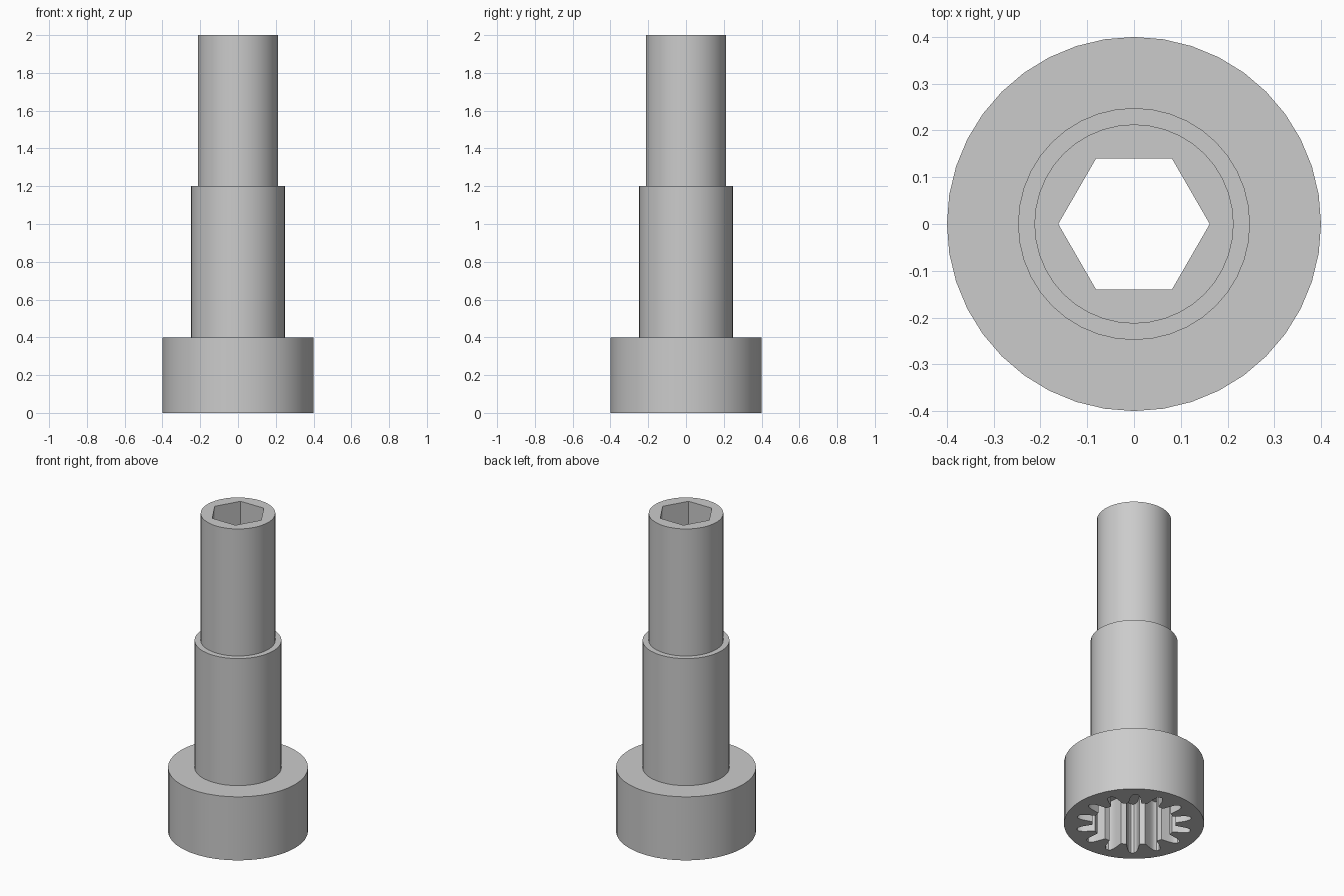
import bpy, bmesh, math

if "Cube" in bpy.data.objects:
    bpy.data.objects.remove(bpy.data.objects["Cube"])

SEG = 40          # sides of the turned body
TEETH = 14        # splines in the base socket
SOCKET_Z = 0.32   # depth of the splined socket


def circle(r, n=SEG):
    return [(r * math.cos(2 * math.pi * i / n), r * math.sin(2 * math.pi * i / n)) for i in range(n)]


def spline_outline():
    # one groove as (radius, half width) from root to tip, mirrored and repeated
    half = [(0.237, 0.037), (0.255, 0.034), (0.289, 0.030),
            (0.31, 0.025), (0.325, 0.018), (0.332, 0.008)]
    groove = [(r, -w) for r, w in half] + [(r, w) for r, w in reversed(half)]
    pts = []
    for k in range(TEETH):
        base = 2 * math.pi * k / TEETH
        for r, w in groove:
            a = base + w / r
            pts.append((r * math.cos(a), r * math.sin(a)))
    return pts


bm = bmesh.new()


def loop(pts, z):
    vs = [bm.verts.new((x, y, z)) for x, y in pts]
    for i in range(len(vs)):
        bm.edges.new((vs[i - 1], vs[i]))
    return vs


def wall(a, b):
    for i in range(len(a)):
        bm.faces.new((a[i - 1], a[i], b[i], b[i - 1]))


def ring_face(a, b):
    # flat face between two outlines with different point counts
    edges = [bm.edges.get((l[i - 1], l[i])) for l in (a, b) for i in range(len(l))]
    bmesh.ops.triangle_fill(bm, edges=edges, use_beauty=True)


# stepped outer body: head, middle shank, upper shank
steps = [(0.4, 0), (0.4, 0.4), (0.248, 0.4), (0.248, 1.2), (0.213, 1.2), (0.213, 2.0)]
outer = [loop(circle(r), z) for r, z in steps]
for a, b in zip(outer, outer[1:]):
    wall(a, b)

# hexagonal bore
hexagon = circle(0.162, 6)
hex_top, hex_low = loop(hexagon, 2.0), loop(hexagon, SOCKET_Z)
wall(hex_top, hex_low)

# splined socket in the head
outline = spline_outline()
spl_top, spl_low = loop(outline, SOCKET_Z), loop(outline, 0)
wall(spl_top, spl_low)

# top rim, socket ceiling, underside
ring_face(outer[-1], hex_top)
ring_face(hex_low, spl_top)
ring_face(spl_low, outer[0])
bmesh.ops.recalc_face_normals(bm, faces=bm.faces[:])

mesh = bpy.data.meshes.new("socket_adapter")
bm.to_mesh(mesh)
bm.free()
body = bpy.data.objects.new("socket_adapter", mesh)
bpy.context.collection.objects.link(body)

grey = bpy.data.materials.new("grey_metal")
grey.diffuse_color = (0.6, 0.6, 0.6, 1)
grey.use_nodes = True
grey.node_tree.nodes["Principled BSDF"].inputs["Base Color"].default_value = grey.diffuse_color
mesh.materials.append(grey)

# smooth walls, crisp edges
bpy.context.view_layer.objects.active = body
body.select_set(True)
bpy.ops.object.shade_smooth_by_angle(angle=math.radians(30))
